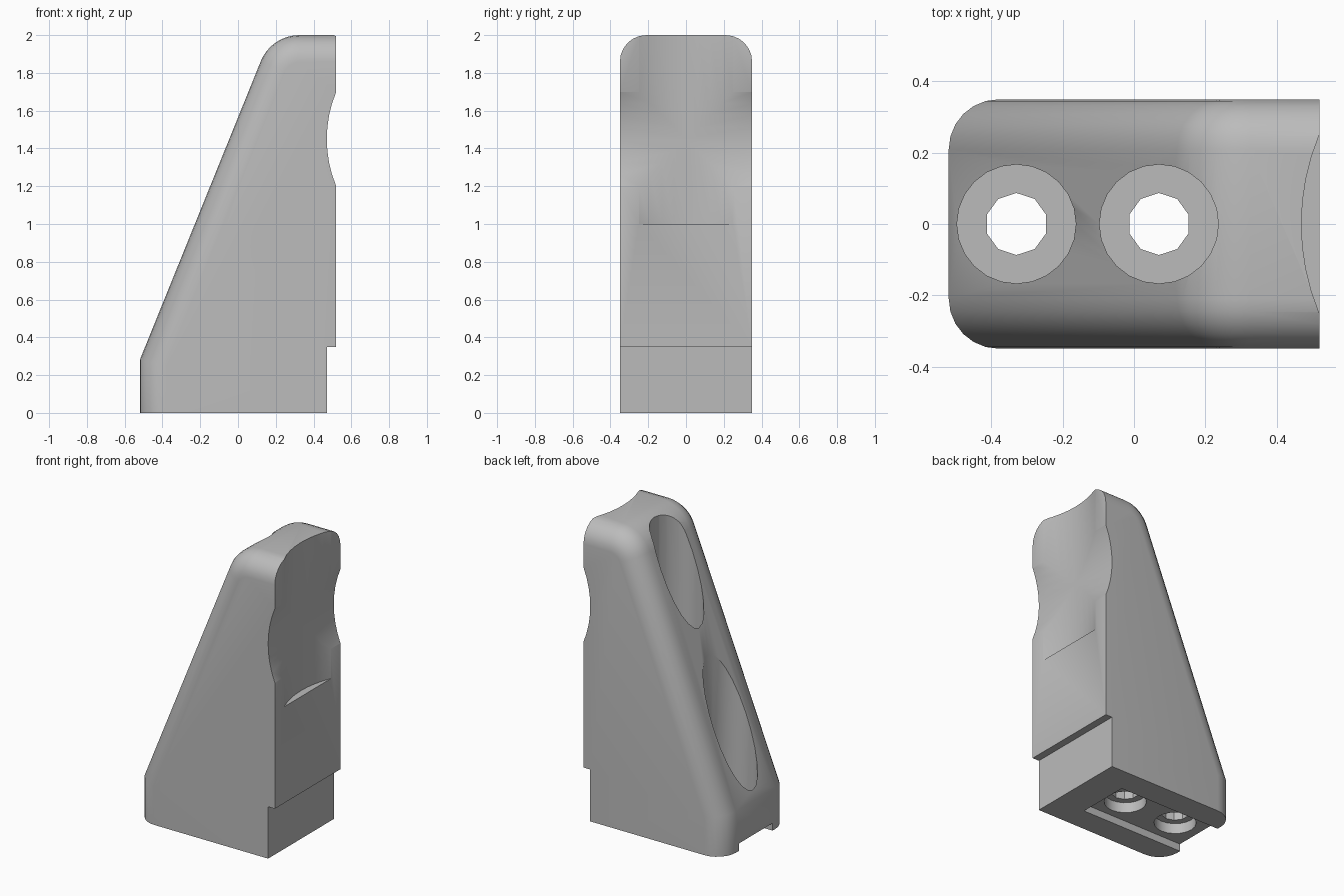
import bpy, bmesh, math
from mathutils import Vector

cube = bpy.data.objects.get("Cube")
if cube:
    bpy.data.objects.remove(cube, do_unlink=True)

GREY = (0.5, 0.5, 0.5, 1)
mat = bpy.data.materials.new("plain grey")
mat.use_nodes = True
mat.diffuse_color = GREY
mat.node_tree.nodes["Principled BSDF"].inputs["Base Color"].default_value = GREY

HALF = 0.35      # half width of the block
HEIGHT = 2.0
FACE = 0.52      # x of the gripping face
SLOPE = 0.405    # run of the slanted back per unit of height
CROWN = 0.22     # radius where the slant meets the top
HOLES = (-0.33, 0.07)

# Side profile: stepped foot, gripping face, top, rounded crown, slant, heel
lean = math.atan(SLOPE)
corner = -FACE + SLOPE * (HEIGHT - 0.28)
sweep = math.pi / 2 - lean
cx = corner + CROWN * math.tan(sweep / 2)
outline = [(-FACE, 0), (0.47, 0), (0.47, 0.35), (FACE, 0.35), (FACE, HEIGHT)]
for i in range(9):
    a = math.pi / 2 + sweep * i / 8
    outline.append((cx + CROWN * math.cos(a), HEIGHT - CROWN + CROWN * math.sin(a)))
outline.append((-FACE, 0.28))

bm = bmesh.new()
side = bm.faces.new([bm.verts.new((x, -HALF, z)) for x, z in outline])
ext = bmesh.ops.extrude_face_region(bm, geom=[side])
moved = [v for v in ext["geom"] if isinstance(v, bmesh.types.BMVert)]
bmesh.ops.translate(bm, verts=moved, vec=(0, 2 * HALF, 0))
bmesh.ops.recalc_face_normals(bm, faces=bm.faces)


# Round both long edges of the top, slant and heel
def on_back(edge):
    a, b = (v.co for v in edge.verts)
    if abs(a.y - b.y) > 0.01:
        return False
    mid = (a + b) / 2
    return mid.z > 0.01 and mid.x < FACE - 0.01 and not (mid.x > 0.4 and mid.z < 0.5)


bmesh.ops.bevel(bm, geom=[e for e in bm.edges if on_back(e)], offset=0.14,
                segments=6, profile=0.5, affect="EDGES", clamp_overlap=False)
mesh = bpy.data.meshes.new("jaw_block")
bm.to_mesh(mesh)
bm.free()
mesh.materials.append(mat)
block = bpy.data.objects.new("jaw_block", mesh)
bpy.context.collection.objects.link(block)


def cut(tool):
    """Subtract a tool from the block, then discard the tool."""
    tool.hide_render = True
    tool.data.materials.append(mat)
    bpy.context.view_layer.objects.active = block
    mod = block.modifiers.new("cut", "BOOLEAN")
    mod.operation = "DIFFERENCE"
    mod.solver = "EXACT"
    mod.object = tool
    bpy.ops.object.modifier_apply(modifier=mod.name)
    bpy.data.objects.remove(tool, do_unlink=True)


def cut_cylinder(radius, start, end, sides):
    start, end = Vector(start), Vector(end)
    axis = end - start
    bpy.ops.mesh.primitive_cylinder_add(
        vertices=sides, radius=radius, depth=axis.length, location=(start + end) / 2,
        rotation=axis.to_track_quat("Z", "Y").to_euler())
    cut(bpy.context.object)


# Crossing shallow grooves in the gripping face
R = 0.65
gx = 0.47 + R
cut_cylinder(R, (gx, 0, 1.0), (gx, 0, 2.2), 64)
cut_cylinder(R, (gx, -0.6, 1.45), (gx, 0.6, 1.45), 64)

# Key slot under the foot, open at the heel
bpy.ops.mesh.primitive_cube_add(size=1, location=(-0.225, 0, -0.025))
bpy.context.object.scale = (0.95, 0.36, 0.15)
bpy.context.view_layer.update()
cut(bpy.context.object)

# Bolt holes: deep well from above, through hole, shallow recess below
for x in HOLES:
    cut_cylinder(0.167, (x, 0, 0.22), (x, 0, 2.3), 24)
    cut_cylinder(0.13, (x, 0, -0.1), (x, 0, 0.12), 20)
    cut_cylinder(0.087, (x, 0, -0.2), (x, 0, 0.5), 10)

bpy.ops.object.select_all(action="DESELECT")
block.select_set(True)
bpy.context.view_layer.objects.active = block
bpy.ops.object.shade_smooth_by_angle(angle=math.radians(30))
